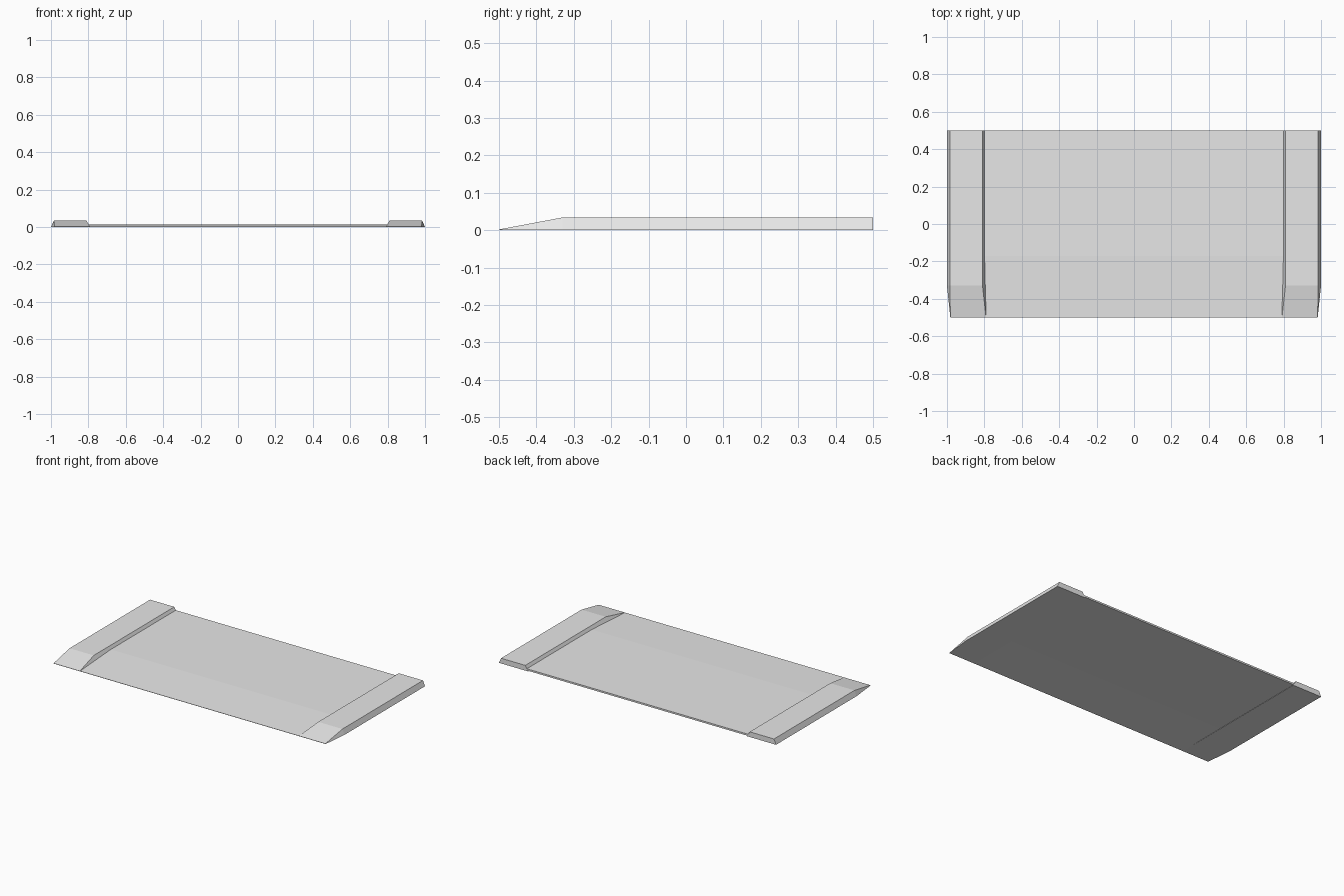
import bpy
import bmesh

default_cube = bpy.data.objects.get("Cube")
if default_cube:
    bpy.data.objects.remove(default_cube, do_unlink=True)

BACK, FRONT, RAMP = 0.5, -0.5, -0.33
TIP = 0.002

grey = bpy.data.materials.new("light_grey")
grey.use_nodes = True
colour = (0.8, 0.8, 0.8, 1.0)
grey.diffuse_color = colour
grey.node_tree.nodes["Principled BSDF"].inputs["Base Color"].default_value = colour


def loft(name, sections):
    """Skin a row of four-sided sections and cap both ends."""
    bm = bmesh.new()
    rings = [[bm.verts.new(p) for p in section] for section in sections]
    for a, b in zip(rings, rings[1:]):
        for i in range(4):
            j = (i + 1) % 4
            bm.faces.new((a[i], a[j], b[j], b[i]))
    bm.faces.new(rings[0])
    bm.faces.new(rings[-1])
    bmesh.ops.recalc_face_normals(bm, faces=bm.faces)
    mesh = bpy.data.meshes.new(name)
    bm.to_mesh(mesh)
    bm.free()
    mesh.materials.append(grey)
    obj = bpy.data.objects.new(name, mesh)
    bpy.context.collection.objects.link(obj)
    return obj


def section(y, inner, outer, bottom, top, inner_top, outer_top):
    """Trapezoid across the width at depth y."""
    return [(inner, y, bottom), (outer, y, bottom),
            (outer_top, y, top), (inner_top, y, top)]


# Raised side rails with sloped walls and a wedge nose
for name, side in (("left_rail", 1), ("right_rail", -1)):
    body = (0.79 * side, 1.0 * side, 0, 0.034, 0.81 * side, 0.985 * side)
    nose = (0.79 * side, 0.982 * side, 0, TIP, 0.791 * side, 0.981 * side)
    loft(name, [section(BACK, *body), section(RAMP, *body), section(FRONT, *nose)])

# Thin deck between the rails, thinning towards the front
deck = (-0.795, 0.795, 0.004, 0.015, -0.8, 0.8)
lip = (-0.79, 0.79, 0, TIP, -0.79, 0.79)
loft("deck", [section(BACK, *deck), section(-0.17, *deck), section(FRONT, *lip)])
